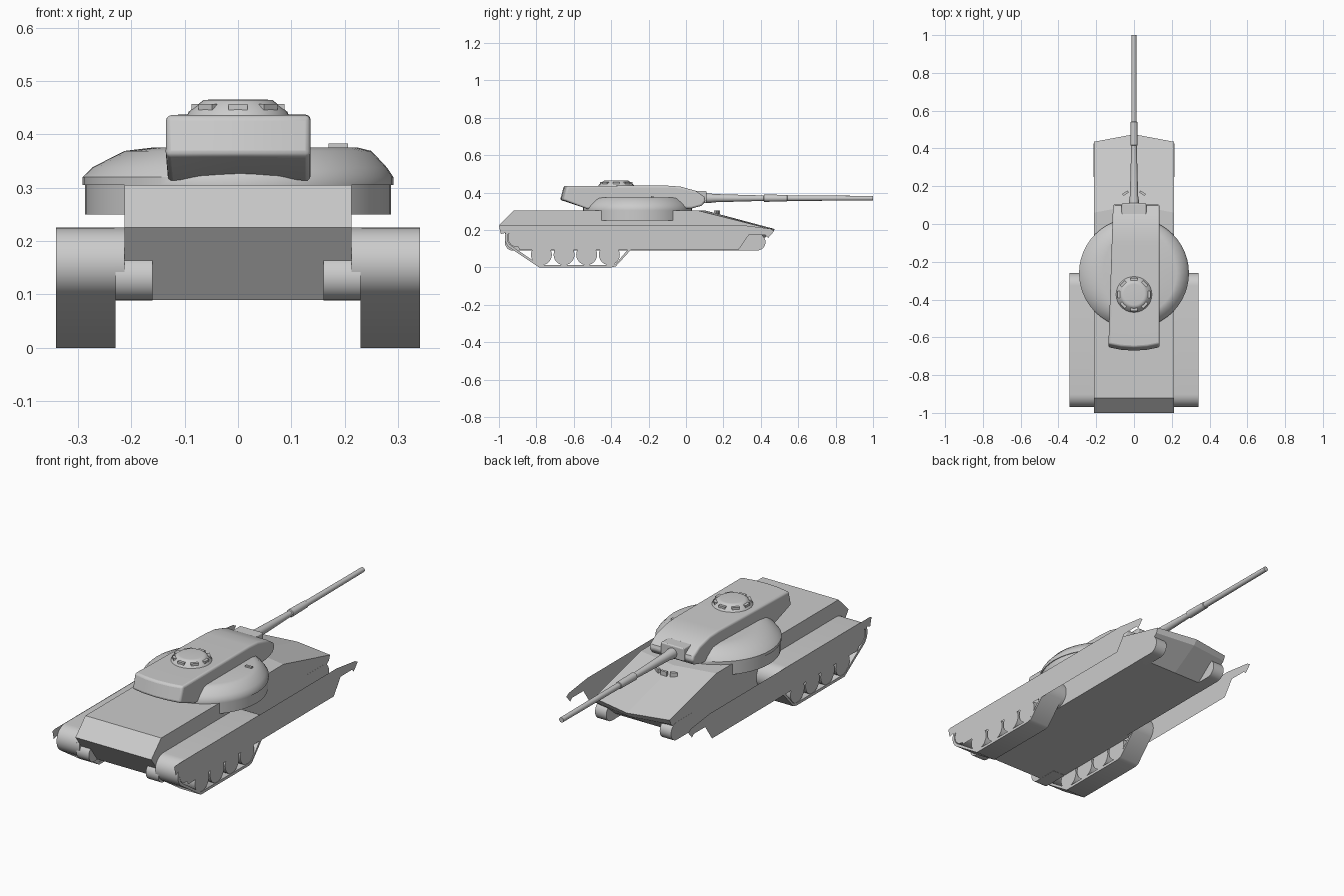
import bpy, bmesh
from math import sin, cos, pi, radians
from mathutils import Matrix

if "Cube" in bpy.data.objects:
    bpy.data.objects.remove(bpy.data.objects["Cube"])


def finish(name, bm, smooth=False, bevel=0):
    bmesh.ops.recalc_face_normals(bm, faces=bm.faces)
    me = bpy.data.meshes.new(name)
    bm.to_mesh(me)
    bm.free()
    ob = bpy.data.objects.new(name, me)
    bpy.context.collection.objects.link(ob)
    if bevel:
        m = ob.modifiers.new("bevel", 'BEVEL')
        m.width, m.segments, m.limit_method = bevel, 3, 'ANGLE'
        m.angle_limit = radians(40)
    if smooth:
        bpy.ops.object.select_all(action='DESELECT')
        ob.select_set(True)
        bpy.context.view_layer.objects.active = ob
        bpy.ops.object.shade_smooth_by_angle(angle=radians(35))
    return ob


def loft(name, rings, smooth=False, caps=True, bevel=0, wrap=False):
    """Skin a list of closed rings of 3D points."""
    bm = bmesh.new()
    vs = [[bm.verts.new(p) for p in r] for r in rings]
    pairs = list(zip(vs, vs[1:])) + ([(vs[-1], vs[0])] if wrap else [])
    n = len(rings[0])
    for a, b in pairs:
        for i in range(n):
            j = (i + 1) % n
            bm.faces.new((a[i], a[j], b[j], b[i]))
    if caps and not wrap:
        bm.faces.new(vs[0])
        bm.faces.new(vs[-1])
    return finish(name, bm, smooth, bevel)


def extrude_x(name, prof, x0, x1, smooth=False):
    return loft(name, [[(x, y, z) for y, z in prof] for x in (x0, x1)], smooth)


def circle(cx, cy, r, n=32, a0=0.0, a1=None):
    if a1 is None:
        return [(cx + r * cos(2 * pi * i / n), cy + r * sin(2 * pi * i / n)) for i in range(n)]
    return [(cx + r * cos(radians(a0 + (a1 - a0) * i / n)),
             cy + r * sin(radians(a0 + (a1 - a0) * i / n))) for i in range(n + 1)]


def box(name, loc, size, turn=0.0, bevel=0):
    bm = bmesh.new()
    bmesh.ops.create_cube(bm, size=1, matrix=Matrix.Translation(loc)
                          @ Matrix.Rotation(turn, 4, 'Z') @ Matrix.Diagonal((*size, 1)))
    return finish(name, bm, bevel=bevel)


# Hull: side profile with a shallow V nose along the centre line
side = [(-1, .225), (-.92, .305), (.06, .305), (.435, .21), (.425, .185), (.31, .09), (-.9, .09)]
mid = [(-1, .225), (-.92, .305), (.10, .305), (.475, .205), (.455, .18), (.31, .09), (-.9, .09)]
loft("hull", [[(x, y, z) for y, z in p] for x, p in ((-.213, side), (0, mid), (.213, side))])

# Running gear on both sides
REAR, FRONT, CZ = -.902, -.327, .158


def belt_path(r, zb):
    return (circle(REAR, CZ, r, 12, 90, 232) + [(-.785, zb), (-.40, zb), (-.375, zb + .006)]
            + circle(FRONT, CZ, r, 12, -40, 90))


skirt = [(-.985, .226), (-1, .222), (-.99, .178), (-.965, .185), (-.92, .172), (-.89, .093),
         (.28, .093), (.335, .172), (.425, .172), (.44, .158), (.472, .195), (.45, .207), (.3, .226)]
for s, tag in ((-1, "left"), (1, "right")):
    outer, inner = belt_path(.067, 0), belt_path(.053, .014)
    loft("track_belt_" + tag, [[(s * x, y, z) for y, z in p] for x, p in
         ((.23, outer), (.341, outer), (.341, inner), (.23, inner))], True, wrap=True)
    extrude_x("track_guard_" + tag, circle(REAR, CZ, .067, 16, 90, 270)
              + circle(FRONT, CZ, .067, 16, -90, 90), s * .213, s * .231, True)
    for i in range(4):
        extrude_x(f"road_wheel_{tag}_{i + 1}", circle(-.773 + .121 * i, .068, .056, 24),
                  s * .232, s * .339, True)
    for nm, y in (("sprocket", REAR), ("idler", FRONT)):
        extrude_x(f"{nm}_{tag}", circle(y, CZ, .05, 24), s * .232, s * .339, True)
    # Rounded housings at both hull ends
    extrude_x("rear_housing_" + tag, circle(-.925, .132, .043, 16, 90, 270)
              + [(-.8, .089), (-.8, .175)], s * .16, s * .23, True)
    extrude_x("front_housing_" + tag, circle(.38, .135, .045, 16, -90, 90)
              + [(.25, .18), (.25, .09)], s * .15, s * .2135, True)
    # Single-sheet side skirt
    bm = bmesh.new()
    bm.faces.new([bm.verts.new((s * .342, y, z)) for y, z in skirt])
    finish("side_skirt_" + tag, bm)

# Turret ring and low dome, whose left shoulder slopes more gently
CY = -.26
loft("turret_ring", [[(x, y, z) for x, y in circle(0, CY, .287, 48)] for z in (.25, .306)], True)
dome = [(.291, .305, 1), (.291, .32, 1), (.279, .338, .98), (.25, .369, .85), (.225, .375, .72)]
loft("turret_dome", [[(x * (k if x < 0 else 1), y, z) for x, y in circle(0, CY, r, 48)]
                     for r, z, k in dome], True)

# Long turret body: side profile swept across x, bowed at the rear, tapering on the left
body = [(-.655, .36), (-.635, .436), (-.10, .437), (-.03, .432), (.05, .41), (.098, .378),
        (.105, .355), (.085, .33), (.03, .315), (-.53, .312)]
rings = []
for t in (-1, -.5, 0, .5, 1):
    ring = []
    for y, z in body:
        w = .136 if t > 0 else .136 - .025 * (y + .66) / .76
        bow = -.018 * (1 - t * t) if y < -.6 else 0
        arch = .01 * (1 - t * t) if y < -.5 and z < .33 else 0
        ring.append((t * w, y + bow, z + arch))
    rings.append(ring)
loft("turret_body", rings, True, bevel=.01)

# Gun mantlet and barrel with fume extractor
box("gun_mantlet", (0, .078, .376), (.13, .064, .066), bevel=.006)
gun = [(.10, .026), (.125, .026), (.15, .022), (.415, .0145), (.418, .0195), (.54, .0175),
       (.543, .0145), (1, .0125)]
loft("gun_barrel", [[(x, y, z) for x, z in circle(0, .37, r, 20)] for y, r in gun], True)

# Commander's hatch ring with vision blocks
HY = -.373
hatch = [(.097, .43), (.093, .442), (.07, .46), (.065, .464), (.055, .465)]
loft("hatch_cupola", [[(x, y, z) for x, y in circle(0, HY, r, 32)] for r, z in hatch], True)
for i in range(8):
    a = i * pi / 4
    box(f"hatch_vision_block_{i + 1}", (.08 * cos(a), HY + .08 * sin(a), .451),
        (.014, .036, .012), a)

# Small fittings: driver periscopes on the glacis, sight on the dome
for i in (-1, 0, 1):
    box(f"driver_periscope_{i + 2}", (.045 * i, .163 + .012 * (1 - abs(i)), .294),
        (.034, .012, .022), -.55 * i)
box("dome_sight", (.188, -.18, .377), (.036, .012, .011))
